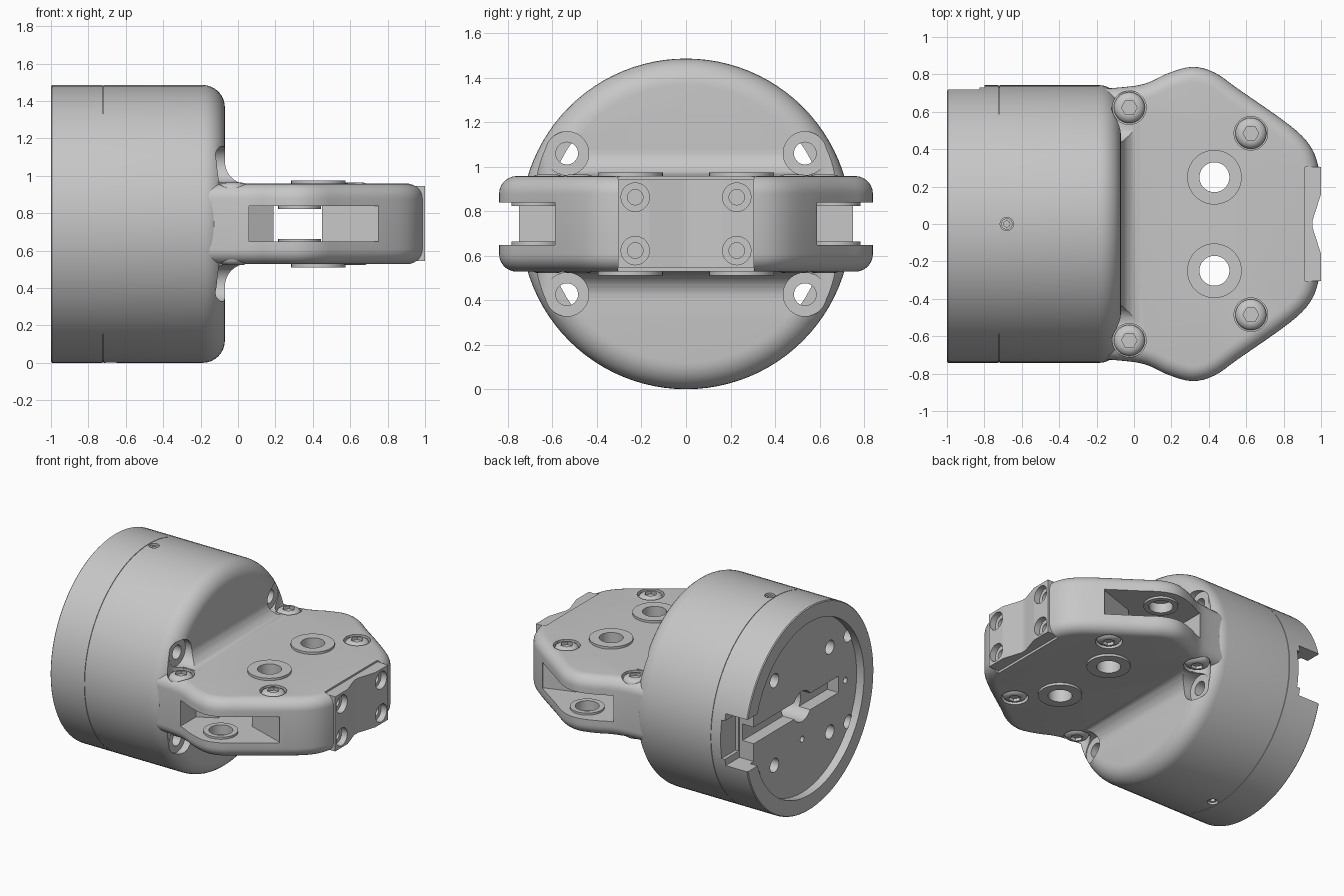
import bpy, bmesh, math
from mathutils import Vector, Matrix

if "Cube" in bpy.data.objects:
    bpy.data.objects.remove(bpy.data.objects["Cube"])

metal = bpy.data.materials.new("grey metal")
metal.use_nodes = True
GREY = (0.57, 0.57, 0.57, 1)
metal.diffuse_color = GREY
metal.node_tree.nodes["Principled BSDF"].inputs["Base Color"].default_value = GREY

MID = 0.743     # height of the main axis
HALF = 0.215    # half thickness of the arm
X, Z = (1, 0, 0), (0, 0, 1)
SIGNS = (-1, 1)


def finish(name, bm):
    bmesh.ops.recalc_face_normals(bm, faces=bm.faces)
    mesh = bpy.data.meshes.new(name)
    bm.to_mesh(mesh)
    bm.free()
    obj = bpy.data.objects.new(name, mesh)
    bpy.context.collection.objects.link(obj)
    mesh.materials.append(metal)
    return obj


def bridge(bm, a, b):
    """Join two closed loops of vertices with quads."""
    n = len(a)
    for i in range(n):
        j = (i + 1) % n
        bm.faces.new((a[i], a[j], b[j], b[i]))


def lathe(name, profile, origin, axis=Z, steps=40):
    """Turn (radius, height) points round an axis; a profile from radius 0 is capped,
    any other is closed into a ring."""
    bm = bmesh.new()
    turns = [math.tau * i / steps for i in range(steps)]
    loops = [[bm.verts.new((r * math.cos(a), r * math.sin(a), h)) for a in turns]
             for r, h in profile if r > 0]
    for a, b in zip(loops, loops[1:]):
        bridge(bm, a, b)
    if profile[0][0] == 0:
        bm.faces.new(loops[0])
        bm.faces.new(loops[-1])
    else:
        bridge(bm, loops[-1], loops[0])
    turn = Vector(axis).to_track_quat('Z', 'Y').to_matrix().to_4x4()
    bm.transform(Matrix.Translation(origin) @ turn)
    return finish(name, bm)


def rod(name, r, length, origin, axis=Z, steps=40):
    return lathe(name, [(0, 0), (r, 0), (r, length), (0, length)], origin, axis, steps)


def ring(name, r, hole, length, origin, axis=Z):
    return lathe(name, [(hole, 0), (r, 0), (r, length), (hole, length)], origin, axis)


def stack(name, layers):
    """Closed solid through loops of 3D points."""
    bm = bmesh.new()
    loops = [[bm.verts.new(p) for p in layer] for layer in layers]
    for a, b in zip(loops, loops[1:]):
        bridge(bm, a, b)
    bm.faces.new(loops[0])
    bm.faces.new(loops[-1])
    return finish(name, bm)


def prism(name, points, low, high):
    return stack(name, [[(x, y, z) for x, y in points] for z in (low, high)])


def box(name, x0, x1, y0, y1, z0, z1):
    return prism(name, [(x0, y0), (x1, y0), (x1, y1), (x0, y1)], z0, z1)


def cut(targets, cutter):
    for obj in targets:
        mod = obj.modifiers.new("cut", 'BOOLEAN')
        mod.operation, mod.solver, mod.object = 'DIFFERENCE', 'MANIFOLD', cutter
        bpy.context.view_layer.objects.active = obj
        try:
            bpy.ops.object.modifier_apply(modifier=mod.name)
        except RuntimeError:
            mod.solver = 'EXACT'
            bpy.ops.object.modifier_apply(modifier=mod.name)
    bpy.data.objects.remove(cutter)


def arc(cx, cy, r, start, end, n=8):
    angles = [math.radians(start + (end - start) * i / n) for i in range(n + 1)]
    return [(cx + r * math.cos(a), cy + r * math.sin(a)) for a in angles]


def smooth_path(points, n=4):
    """Catmull-Rom curve through the points."""
    p = [Vector(q) for q in points]
    p = [p[0]] + p + [p[-1]]
    out = []
    for a, b, c, d in zip(p, p[1:], p[2:], p[3:]):
        for i in range(n):
            t = i / n
            out.append(0.5 * (2 * b + (c - a) * t + (2 * a - 5 * b + 4 * c - d) * t * t
                              + (3 * b - a - 3 * c + d) * t ** 3))
    return [tuple(q) for q in out] + [tuple(points[-1])]


def mirrored(half):
    return half + [(x, -y) for x, y in reversed(half)]


def inset(points, d):
    """Move a clockwise outline inwards by d."""
    out = []
    for i, p in enumerate(points):
        p, before, after = Vector(p), Vector(points[i - 1]), Vector(points[(i + 1) % len(points)])
        u, v = (p - before).normalized(), (after - p).normalized()
        n1, n2 = Vector((u.y, -u.x)), Vector((v.y, -v.x))
        out.append(p + (n1 + n2) * d / (1 + n1.dot(n2)))
    return out


# Round body with a fine seam and a rounded front edge
R = MID
body = lathe("round_body",
             [(0, -1), (R - 0.006, -1), (R, -0.994), (R, -0.724), (R - 0.005, -0.724),
              (R - 0.005, -0.72), (R, -0.72)] + arc(R - 0.12, -0.19, 0.12, 0, 90) + [(0, -0.07)],
             (0, 0, MID), X, 96)

# Flat arm with rounded rims
side = smooth_path([(-0.2, 0.72), (0, 0.738), (0.09, 0.762), (0.18, 0.805), (0.31, 0.84),
                    (0.43, 0.81), (0.56, 0.72), (0.83, 0.53), (0.94, 0.42), (0.985, 0.31),
                    (0.995, 0.2)])
outline = mirrored(side)
ROUND = 0.08
rim = arc(-ROUND, HALF - ROUND, ROUND, 90, 0, 7)
sections = [(d, MID + z) for d, z in rim] + [(d, MID - z) for d, z in reversed(rim)]
arm = stack("arm", [[(p[0], p[1], z) for p in inset(outline, -d)] for d, z in sections])
cut([arm], box("tip_seat", 0.915, 1.1, -0.305, 0.305, 0.3, 1.2))

# Concave fillets joining body and arm
fillets = []
for s in SIGNS:
    curve = arc(0.05, HALF + 0.118, 0.12, 180, 270)
    profile = curve + [(0.05, 0.18), (-0.11, 0.18), (-0.11, HALF + 0.118)]
    fillets.append(stack("fillet", [[(x, y, MID + s * z) for x, z in profile]
                                    for y in (-0.53, 0.53)]))
front = [body] + fillets

# Open slot through the arm, flaring towards both sides
slot = [(0.19, 0.5), (0.06, 0.57), (0.06, 0.95), (0.75, 0.95), (0.75, 0.58), (0.45, 0.48)]
cut([arm], prism("arm_slot", mirrored(slot), MID - 0.095, MID + 0.095))

# Recessed back face, side notch and key slot
for cutter in (rod("back_recess", 0.63, 0.16, (-1.1, 0, MID), X, 80),
               box("side_notch", -1.1, -0.825, 0.56, 0.9, MID - 0.19, MID + 0.19),
               box("notch_end", -1.2, -0.8, 0.57, 0.95, MID - 0.14, MID + 0.14),
               box("key_slot", -1.15, -0.85, -0.42, 0.7, MID - 0.06, MID + 0.06),
               rod("centre_hole", 0.11, 0.4, (-1.12, 0, MID), X),
               rod("small_hole", 0.022, 0.2, (-1.1, -0.5, MID), X, 16),
               rod("small_hole", 0.022, 0.2, (-1.1, 0, MID - 0.24), X, 16)):
    cut([body], cutter)

SCREWS = ((-0.025, 0.622), (0.625, 0.485))
for s in SIGNS:
    # Main pin hole
    cut([arm], rod("pin_hole", 0.08, 1.0, (0.43, s * 0.25, 0.25)))
    for t in SIGNS:
        up = (0, 0, t)
        # Body bolt holes, counterbored at the front
        y, z = s * 0.535, MID + t * 0.317
        cut([body], rod("bolt_hole", 0.05, 1, (-0.945, y, z), X))
        cut(front, rod("counterbore", 0.098, 0.3, (-0.12, y, z), X))
        cut([body], rod("flange_hole", 0.05, 0.3, (-1.1, s * 0.32, MID + t * 0.31), X))
        # Arm screw pockets and blind holes inside the slot
        for x, y in SCREWS:
            pocket = rod("screw_pocket", 0.09, 0.6, (x, s * y, MID + t * 0.182), up)
            cut(front + [arm] if x < 0 else [arm], pocket)
        cut([arm], rod("blind_hole", 0.08, 0.11, (0.33, s * 0.67, MID + t * 0.04), up))
for t in SIGNS:
    cut([body], rod("set_screw_hole", 0.036, 0.2, (-0.68, 0, MID + t * 0.7), (0, 0, t), 20))

# Clamp block at the tip with a shallow V face and four counterbored holes
block = prism("tip_block", mirrored([(0.9, 0.305), (1, 0.305), (1, 0.16), (0.955, 0.02)]),
              MID - 0.198, MID + 0.202)
for s in SIGNS:
    for t in SIGNS:
        y, z = s * 0.228, MID + t * 0.12
        cut([block], rod("tip_counterbore", 0.064, 0.2, (0.955, y, z), X, 28))
        cut([block], rod("tip_hole", 0.035, 0.2, (0.92, y, z), X, 20))

parts = front + [arm, block]
for s in SIGNS:
    for t in SIGNS:
        up = (0, 0, t)
        # Bushing collars and slot rings
        parts.append(ring("bushing_collar", 0.146, 0.08, 0.04, (0.43, s * 0.25, MID + t * 0.192), up))
        parts.append(ring("slot_ring", 0.115, 0.08, 0.03, (0.33, s * 0.67, MID + t * 0.08), up))
        # Button head screws with sockets
        for x, y in SCREWS:
            head = lathe("button_screw", [(0, 0), (0.083, 0), (0.083, 0.012), (0.074, 0.028),
                                          (0.058, 0.038), (0.045, 0.041), (0, 0.041)],
                         (x, s * y, MID + t * 0.18), up, 32)
            cut([head], rod("socket", 0.042, 0.1, (x, s * y, MID + t * 0.2), up, 6))
            parts.append(head)
for t in SIGNS:
    parts.append(ring("set_screw", 0.03, 0.016, 0.03, (-0.68, 0, MID + t * 0.7), (0, 0, t)))

# Smooth shading with crisp edges
bpy.ops.object.select_all(action='DESELECT')
for p in parts:
    p.select_set(True)
bpy.context.view_layer.objects.active = body
bpy.ops.object.shade_smooth_by_angle(angle=math.radians(32))
